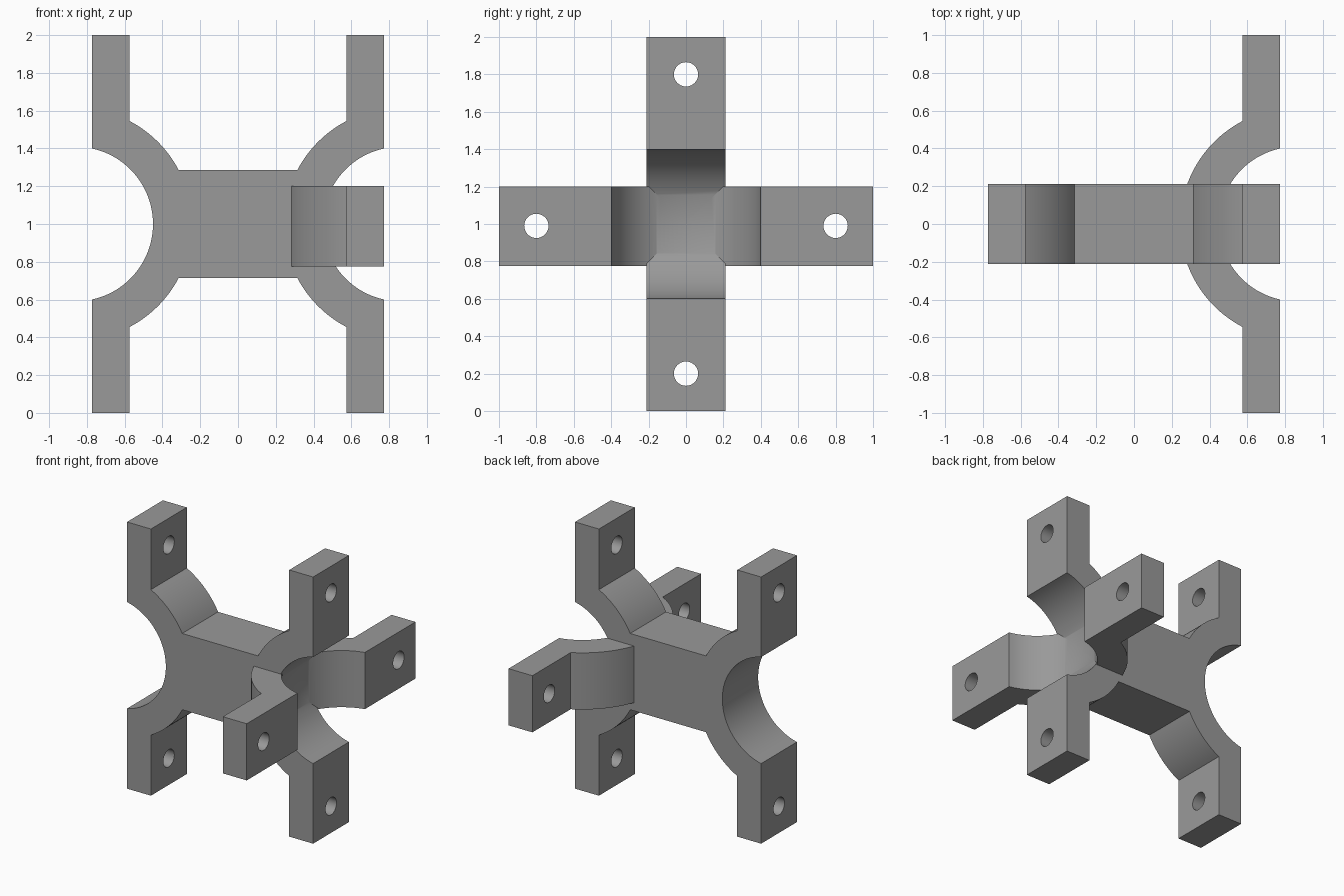
import bpy, bmesh, math

if "Cube" in bpy.data.objects:
    bpy.data.objects.remove(bpy.data.objects["Cube"])

ARC_X, R_IN, R_OUT = 0.8587, 0.4087, 0.615   # claw arc centre and radii
END, PAD, HALF = 0.772, 0.574, 0.2125        # arm end face, pad back face, half width

grey = bpy.data.materials.new("grey")
grey.diffuse_color = (0.32, 0.32, 0.32, 1)
grey.use_nodes = True
grey.node_tree.nodes["Principled BSDF"].inputs["Base Color"].default_value = grey.diffuse_color


def arc(r, a0, a1, n):
    """Points around the right-hand claw centre; angle measured from -x."""
    return [(ARC_X - r * math.cos(a0 + (a1 - a0) * i / n),
             r * math.sin(a0 + (a1 - a0) * i / n)) for i in range(n + 1)]


def prism(name, pts, place):
    """Extrude a closed outline; place(u, v, side) gives the 3D position."""
    bm = bmesh.new()
    rings = [[bm.verts.new(place(u, v, s)) for u, v in pts] for s in (-1, 1)]
    bm.faces.new(rings[0])
    bm.faces.new(rings[1])
    n = len(pts)
    for i in range(n):
        j = (i + 1) % n
        bm.faces.new((rings[0][i], rings[0][j], rings[1][j], rings[1][i]))
    bmesh.ops.recalc_face_normals(bm, faces=bm.faces)
    me = bpy.data.meshes.new(name)
    bm.to_mesh(me)
    bm.free()
    me.materials.append(grey)
    ob = bpy.data.objects.new(name, me)
    bpy.context.collection.objects.link(ob)
    return ob


def combine(ob, other, operation):
    mod = ob.modifiers.new("combine", 'BOOLEAN')
    mod.operation, mod.solver, mod.object = operation, 'EXACT', other
    bpy.context.view_layer.objects.active = ob
    bpy.ops.object.modifier_apply(modifier=mod.name)
    bpy.data.objects.remove(other)


# angles where the arcs meet the pads and the bar
a_in = math.acos((ARC_X - END) / R_IN)
a_out = math.acos((ARC_X - PAD) / R_OUT)
a_bar = math.asin(0.286 / R_OUT)

# bar with an upright claw at both ends
right = (arc(R_OUT, a_bar, a_out, 14) + [(PAD, 1), (END, 1)]
         + arc(R_IN, a_in, -a_in, 48)
         + [(END, -1), (PAD, -1)] + arc(R_OUT, -a_out, -a_bar, 14))
left = [(-u, v) for u, v in reversed(right)]
bracket = prism("double_claw_bracket", right + left,
                lambda u, v, s: (u, s * HALF, 1 + v))

# sideways claw on the right end
claw = ([(PAD, 1), (END, 1)] + arc(R_IN, a_in, -a_in, 48)
        + [(END, -1), (PAD, -1)] + arc(R_OUT, -a_out, a_out, 48))
side_claw = prism("side_claw", claw,
                  lambda u, v, s: (u + 0.0007, v, 0.988 + s * HALF))
combine(bracket, side_claw, 'UNION')

# bolt holes through every pad
circle = [(0.065 * math.cos(math.tau * i / 32), 0.065 * math.sin(math.tau * i / 32))
          for i in range(32)]
for y, z in ((0, 0.2), (0, 1.8), (-0.8, 0.99), (0.8, 0.99)):
    hole = prism("hole_cutter", circle,
                 lambda u, v, s, y=y, z=z: (s * 1.2, y + u, z + v))
    hole.hide_render = True
    combine(bracket, hole, 'DIFFERENCE')

bpy.ops.object.select_all(action='DESELECT')
bracket.select_set(True)
bpy.context.view_layer.objects.active = bracket
bpy.ops.object.shade_smooth_by_angle(angle=math.radians(30))
